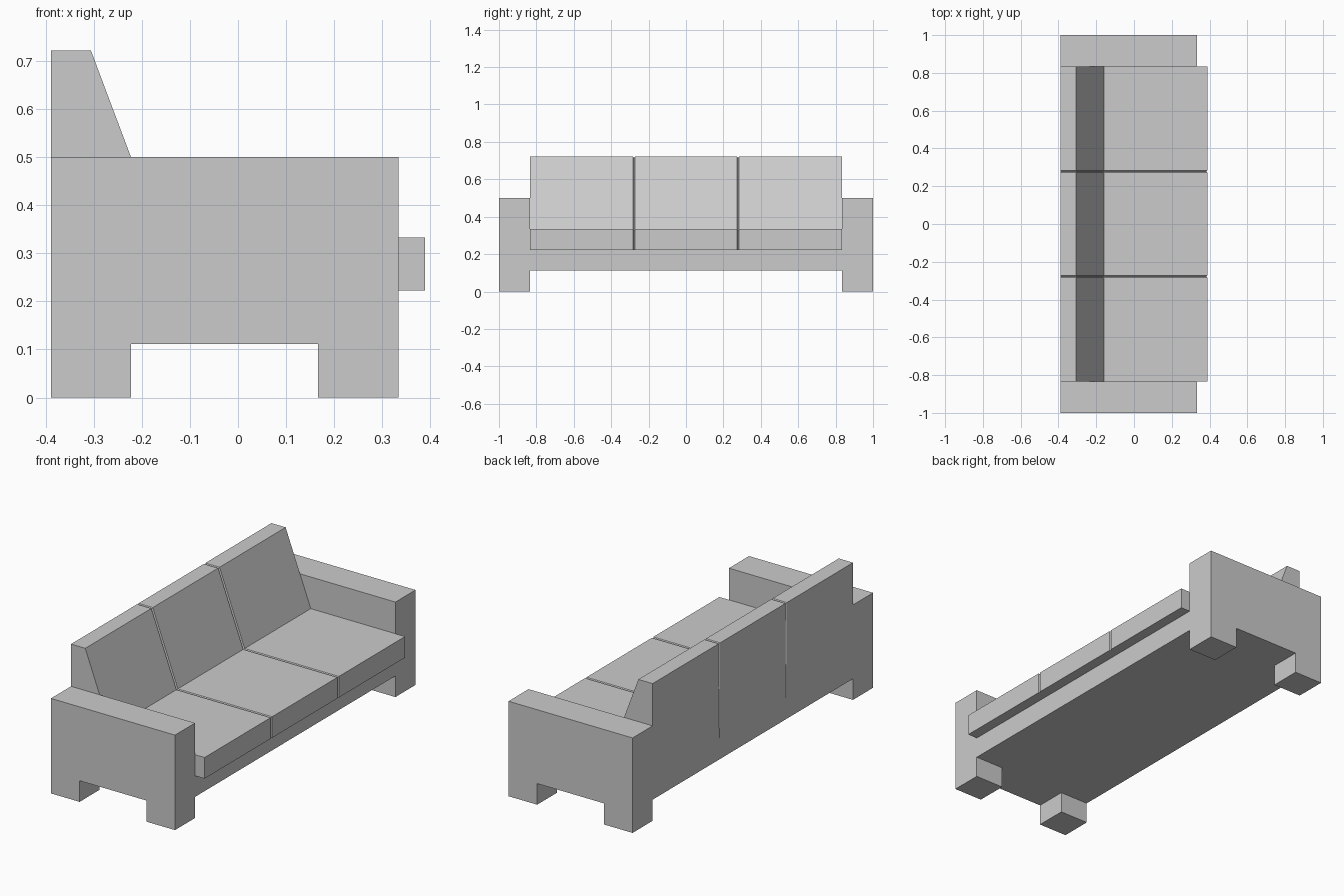
import bpy, bmesh

if "Cube" in bpy.data.objects:
    bpy.data.objects.remove(bpy.data.objects["Cube"])

U = 1 / 18  # design grid unit


def loft(name, stations):
    """Skin a stack of matching (y, [(x, z), ...]) outlines into a closed solid."""
    bm = bmesh.new()
    rings = [[bm.verts.new((x, y, z)) for x, z in pts] for y, pts in stations]
    n = len(rings[0])
    for a, b in zip(rings, rings[1:]):
        for i in range(n):
            j = (i + 1) % n
            bm.faces.new((a[i], a[j], b[j], b[i]))
    bm.faces.new(rings[0])
    bm.faces.new(rings[-1])
    bmesh.ops.recalc_face_normals(bm, faces=bm.faces[:])
    me = bpy.data.meshes.new(name)
    bm.to_mesh(me)
    bm.free()
    ob = bpy.data.objects.new(name, me)
    bpy.context.collection.objects.link(ob)
    return ob


back, front, lip = -7 * U, 6 * U, 7 * U
inner, outer = 15 * U, 1.0

# Arms with integral feet
arm = [(back, 0), (-4 * U, 0), (-4 * U, 2 * U), (3 * U, 2 * U), (3 * U, 0),
       (front, 0), (front, 0.5), (back, 0.5)]
for side, s in (("left", -1), ("right", 1)):
    loft(side + "_arm", [(s * inner, arm), (s * outer, arm)])

# Base frame between the arms
base = [(back, 2 * U), (front, 2 * U), (front, 4 * U), (back, 4 * U)]
loft("base_frame", [(-inner, base), (inner, base)])

# Seat and sloping backrest, with two shallow seams between three sections
g = 0.007
full = [(back, 4 * U), (lip, 4 * U), (lip, 6 * U), (-0.16, 6 * U),
        (-0.306, 13 * U), (back, 13 * U)]
seam = [(back, 4 * U), (lip - g, 4 * U), (lip - g, 6 * U - g), (-0.163, 6 * U - g),
        (-0.309, 13 * U - g), (back + g, 13 * U - g)]
stations = [(-inner, full)]
for y in (-5 * U, 5 * U):
    stations += [(y - 0.006, full), (y, seam), (y + 0.006, full)]
stations.append((inner, full))
loft("seat_and_backrest", stations)
